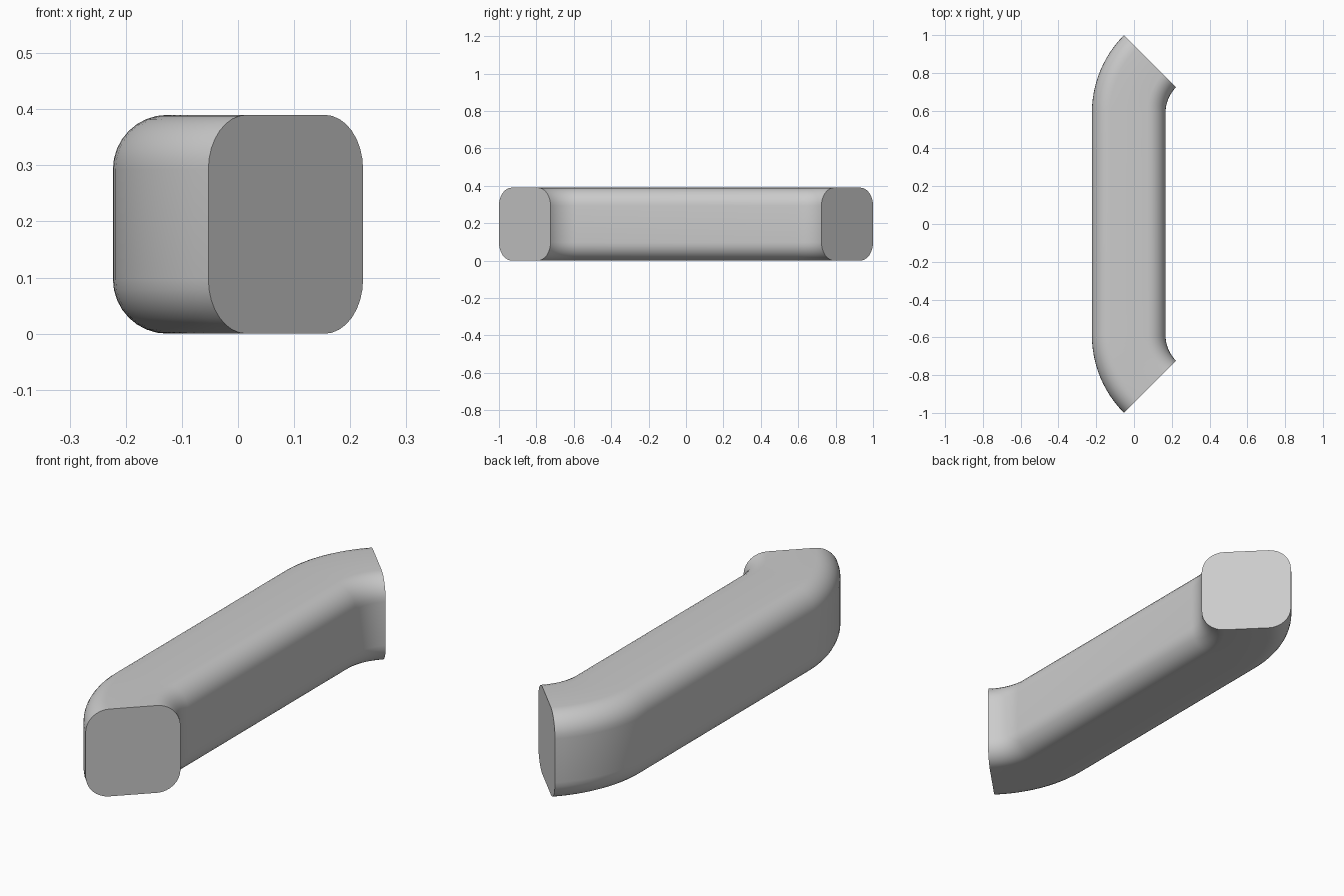
import bpy, bmesh
from math import sin, cos, pi, radians

if "Cube" in bpy.data.objects:
    bpy.data.objects.remove(bpy.data.objects["Cube"], do_unlink=True)

SIZE = 0.39        # square section width and height
CORNER = 0.097     # rounded section corner
OUTER = 0.581      # outer bend radius
CENTRE_X = 0.358   # bend centre
CENTRE_Y = 1 - OUTER * sin(pi / 4)
BEND_STEPS = 12
CORNER_STEPS = 8

grey = bpy.data.materials.new("plain_grey")
grey.use_nodes = True
colour = (0.6, 0.6, 0.6, 1)
grey.diffuse_color = colour
grey.node_tree.nodes["Principled BSDF"].inputs["Base Color"].default_value = colour


def rounded_square():
    """Section points as (distance from bend centre, height)."""
    mid, inset = OUTER - SIZE / 2, SIZE / 2 - CORNER
    points = []
    for quarter, (sx, sz) in enumerate([(1, 1), (-1, 1), (-1, -1), (1, -1)]):
        for i in range(CORNER_STEPS + 1):
            a = (quarter + i / CORNER_STEPS) * pi / 2
            points.append((mid + sx * inset + CORNER * cos(a),
                           SIZE / 2 + sz * inset + CORNER * sin(a)))
    return points


# Stations along the bar: front bend, straight run, back bend
angles = [radians(45) * i / BEND_STEPS for i in range(BEND_STEPS + 1)]
stations = [(-1, a) for a in reversed(angles)] + [(1, a) for a in angles]

# Sweep the section through the stations
bm = bmesh.new()
section = rounded_square()
rings = [[bm.verts.new((CENTRE_X - r * cos(a), side * (CENTRE_Y + r * sin(a)), z))
          for r, z in section] for side, a in stations]
for ring, following in zip(rings, rings[1:]):
    for i in range(len(section)):
        j = (i + 1) % len(section)
        bm.faces.new((ring[i], ring[j], following[j], following[i]))

# Flat end caps
bm.faces.new(rings[0])
bm.faces.new(rings[-1])
bmesh.ops.recalc_face_normals(bm, faces=bm.faces)

mesh = bpy.data.meshes.new("handle_bar")
bm.to_mesh(mesh)
bm.free()
mesh.materials.append(grey)
bar = bpy.data.objects.new("handle_bar", mesh)
bpy.context.collection.objects.link(bar)

# Smooth sides with crisp end edges
bpy.ops.object.select_all(action="DESELECT")
bar.select_set(True)
bpy.context.view_layer.objects.active = bar
bpy.ops.object.shade_smooth_by_angle(angle=radians(35))
